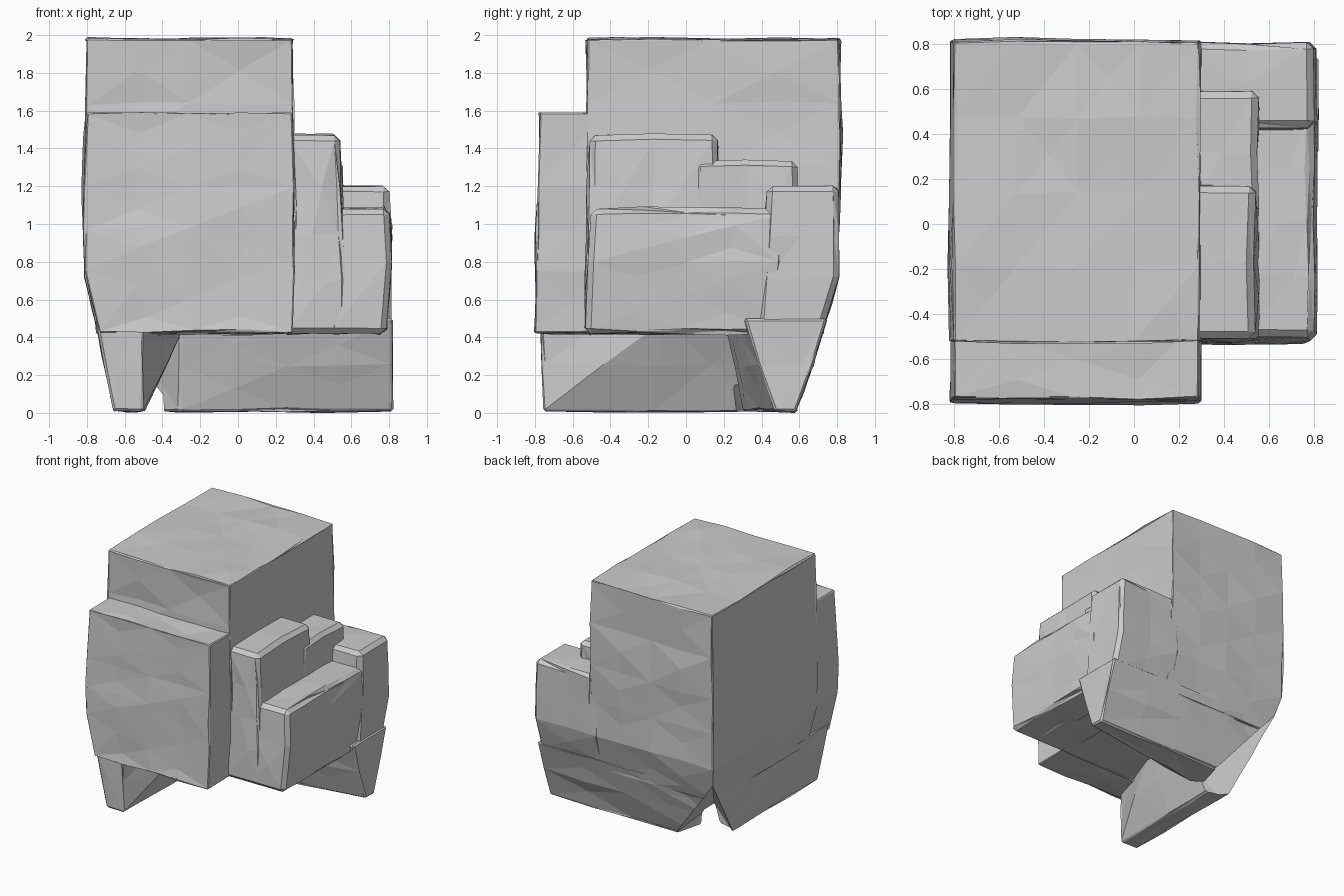
import bpy, bmesh, random
from math import radians
from mathutils import Vector

if "Cube" in bpy.data.objects:
    bpy.data.objects.remove(bpy.data.objects["Cube"])

random.seed(7)


def rings(*levels):
    """Corner points of stacked rectangles: (z, x0, x1, y0, y1)."""
    return [(x, y, z) for z, x0, x1, y0, y1 in levels
            for x in (x0, x1) for y in (y0, y1)]


def shake(r):
    return Vector([random.uniform(-r, r) for _ in range(3)])


def hull(points):
    """Clean closed convex hull of the points."""
    bm = bmesh.new()
    for p in points:
        bm.verts.new(p)
    bmesh.ops.convex_hull(bm, input=bm.verts[:])
    bmesh.ops.delete(bm, geom=[v for v in bm.verts if not v.link_faces], context='VERTS')
    bmesh.ops.recalc_face_normals(bm, faces=bm.faces[:])
    return bm


def volume(mesh):
    bm = bmesh.new()
    bm.from_mesh(mesh)
    v = bm.calc_volume(signed=True)
    bm.free()
    return v


def chunk(name, points, bevel=0.03, rough=0.01):
    """Convex stone block with chipped edges and uneven facets."""
    bm = hull([Vector(p) + shake(0.003) for p in points])
    if bevel:
        sharp = [e for e in bm.edges if e.calc_face_angle(0) > radians(40)]
        bmesh.ops.bevel(bm, geom=sharp, offset=bevel, segments=1,
                        affect='EDGES', clamp_overlap=True)
        chipped = [v.co + shake(0.001) for v in bm.verts]
        bm.free()
        bm = hull(chipped)
    for _ in range(3 if rough else 0):
        long_edges = [e for e in bm.edges if e.calc_length() > 0.42]
        new = bmesh.ops.subdivide_edges(bm, edges=long_edges, cuts=1)
        for v in {g for g in new['geom_inner'] if isinstance(g, bmesh.types.BMVert)}:
            v.co += shake(rough)
        bmesh.ops.triangulate(bm, faces=bm.faces[:])
    if bm.calc_volume(signed=True) < 0:
        bmesh.ops.reverse_faces(bm, faces=bm.faces[:])
    mesh = bpy.data.meshes.new(name)
    bm.to_mesh(mesh)
    bm.free()
    ob = bpy.data.objects.new(name, mesh)
    bpy.context.collection.objects.link(ob)
    return ob


def combine(base, other, operation):
    """Boolean; if the result loses volume, leave the two parts separate."""
    before, old = base.data.copy(), volume(base.data)
    mod = base.modifiers.new("join", 'BOOLEAN')
    mod.object, mod.operation, mod.solver = other, operation, 'EXACT'
    mod.use_self = True
    bpy.context.view_layer.objects.active = base
    bpy.ops.object.modifier_apply(modifier=mod.name)
    lowest = old * (0.999 if operation == 'UNION' else 0.8)
    if volume(base.data) < lowest:
        base.data = before
        if operation == 'UNION':
            return
    bpy.data.objects.remove(other, do_unlink=True)


# Tall main block, narrowing towards the ground
rock = chunk("stepped_rock", rings(
    (1.98, -0.80, 0.29, -0.52, 0.81), (1.30, -0.815, 0.30, -0.525, 0.815),
    (0.72, -0.81, 0.30, -0.52, 0.81), (0.42, -0.74, 0.30, -0.51, 0.72)))

parts = [
    # Lower slab across the front
    chunk("front_slab", rings(
        (1.59, -0.80, 0.29, -0.77, -0.42), (1.20, -0.815, 0.30, -0.785, -0.42),
        (0.75, -0.81, 0.30, -0.795, -0.42), (0.425, -0.73, 0.29, -0.80, -0.42))),
    # Steps down the right side
    chunk("upper_step", rings(
        (1.47, 0.24, 0.54, -0.51, 0.17), (0.42, 0.24, 0.58, -0.535, 0.17))),
    chunk("middle_step", rings(
        (1.335, 0.23, 0.555, 0.05, 0.59), (0.425, 0.23, 0.565, 0.05, 0.60))),
    chunk("back_step", rings(
        (1.20, 0.22, 0.80, 0.43, 0.81), (0.72, 0.22, 0.81, 0.43, 0.81),
        (0.43, 0.22, 0.81, 0.38, 0.72))),
    chunk("lower_step", rings(
        (1.08, 0.48, 0.80, -0.50, 0.52), (0.80, 0.48, 0.815, -0.52, 0.52),
        (0.42, 0.48, 0.785, -0.535, 0.48))),
    # Sloping supports under the left and back
    chunk("left_support", [
        (-0.755, -0.77, .5), (-0.5, -0.77, .5), (-0.27, -0.1, .5),
        (-0.27, 0.74, .5), (-0.755, 0.74, .5),
        (-0.66, -0.755, .01), (-0.5, -0.755, .01), (-0.5, 0.4, .01), (-0.66, 0.59, .01)],
        bevel=0.012, rough=0.008),
    chunk("back_support", [
        (-0.755, 0.745, .5), (0.82, 0.745, .5), (0.82, 0.31, .5), (-0.3, 0.2, .5),
        (-0.66, 0.59, .01), (0.82, 0.585, .01), (0.82, 0.47, .01), (-0.31, 0.3, .01)],
        bevel=0.012, rough=0.008),
]
for part in parts:
    combine(rock, part, 'UNION')

# Notch broken out of the back left corner
outline = [(-0.43, 0.25, .14), (-0.65, 0.33, 0), (-0.32, 0.60, 0), (-0.80, 0.80, .6)]
notch = chunk("corner_notch_cutter",
              outline + [(x, y, -0.1) for x, y, z in outline] + [(-0.74, 0.33, -0.1)],
              bevel=0, rough=0)
notch.hide_render = True
combine(rock, notch, 'DIFFERENCE')
